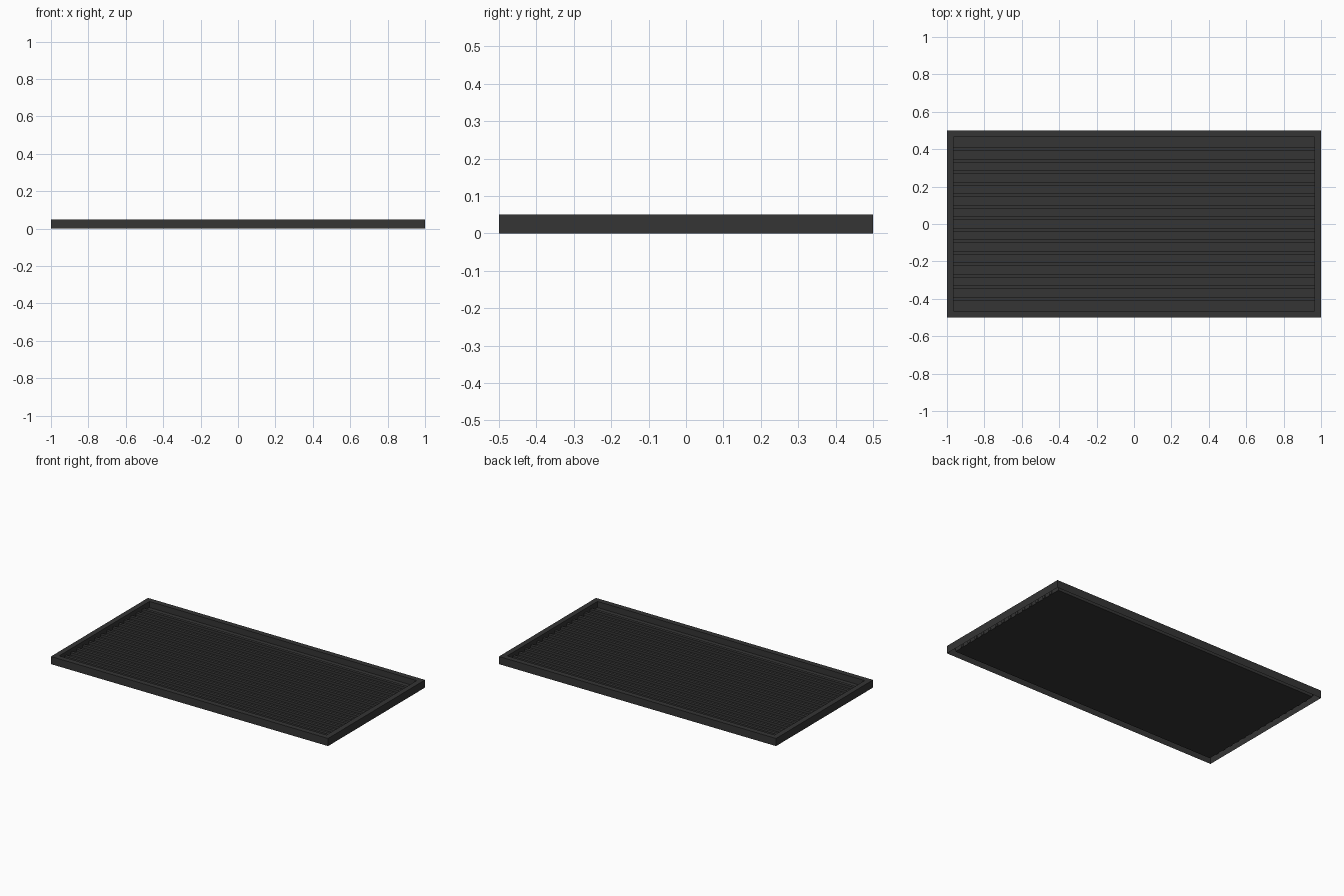
import bpy, bmesh

if "Cube" in bpy.data.objects:
    bpy.data.objects.remove(bpy.data.objects["Cube"])

mat = bpy.data.materials.new("charcoal")
mat.diffuse_color = (0.035, 0.035, 0.035, 1)
mat.use_nodes = True
mat.node_tree.nodes["Principled BSDF"].inputs["Base Color"].default_value = mat.diffuse_color

RIM = 0.035       # width of the raised rim
FLOOR_Z = 0.01
SLAT_TOP = 0.027


def add_object(name, bm):
    mesh = bpy.data.meshes.new(name)
    bm.to_mesh(mesh)
    bm.free()
    mesh.materials.append(mat)
    obj = bpy.data.objects.new(name, mesh)
    bpy.context.collection.objects.link(obj)
    return obj


def add_box(bm, center, size):
    verts = bmesh.ops.create_cube(bm, size=1)["verts"]
    bmesh.ops.scale(bm, vec=size, verts=verts)
    bmesh.ops.translate(bm, vec=center, verts=verts)


# Tray: open-bottomed shell whose top is inset and pushed down to form the floor
bm = bmesh.new()
add_box(bm, (0, 0, 0.025), (2, 1, 0.05))
bm.faces.ensure_lookup_table()
bottom = min(bm.faces, key=lambda f: f.calc_center_median().z)
bmesh.ops.delete(bm, geom=[bottom], context='FACES_ONLY')
top = max(bm.faces, key=lambda f: f.calc_center_median().z)
bmesh.ops.inset_region(bm, faces=[top], thickness=RIM, use_even_offset=True)
result = bmesh.ops.extrude_discrete_faces(bm, faces=[top])
floor = result["faces"][0]
bmesh.ops.translate(bm, vec=(0, 0, FLOOR_Z - 0.05), verts=floor.verts)
add_object("tray", bm)

# Ribs: fourteen long bars standing on the floor
bm = bmesh.new()
count = 14
for i in range(count):
    y = -0.4 + 0.8 * i / (count - 1)
    add_box(bm, (0, y, (FLOOR_Z + SLAT_TOP) / 2),
            (1.94, 0.02, SLAT_TOP - FLOOR_Z))
add_object("floor_ribs", bm)
